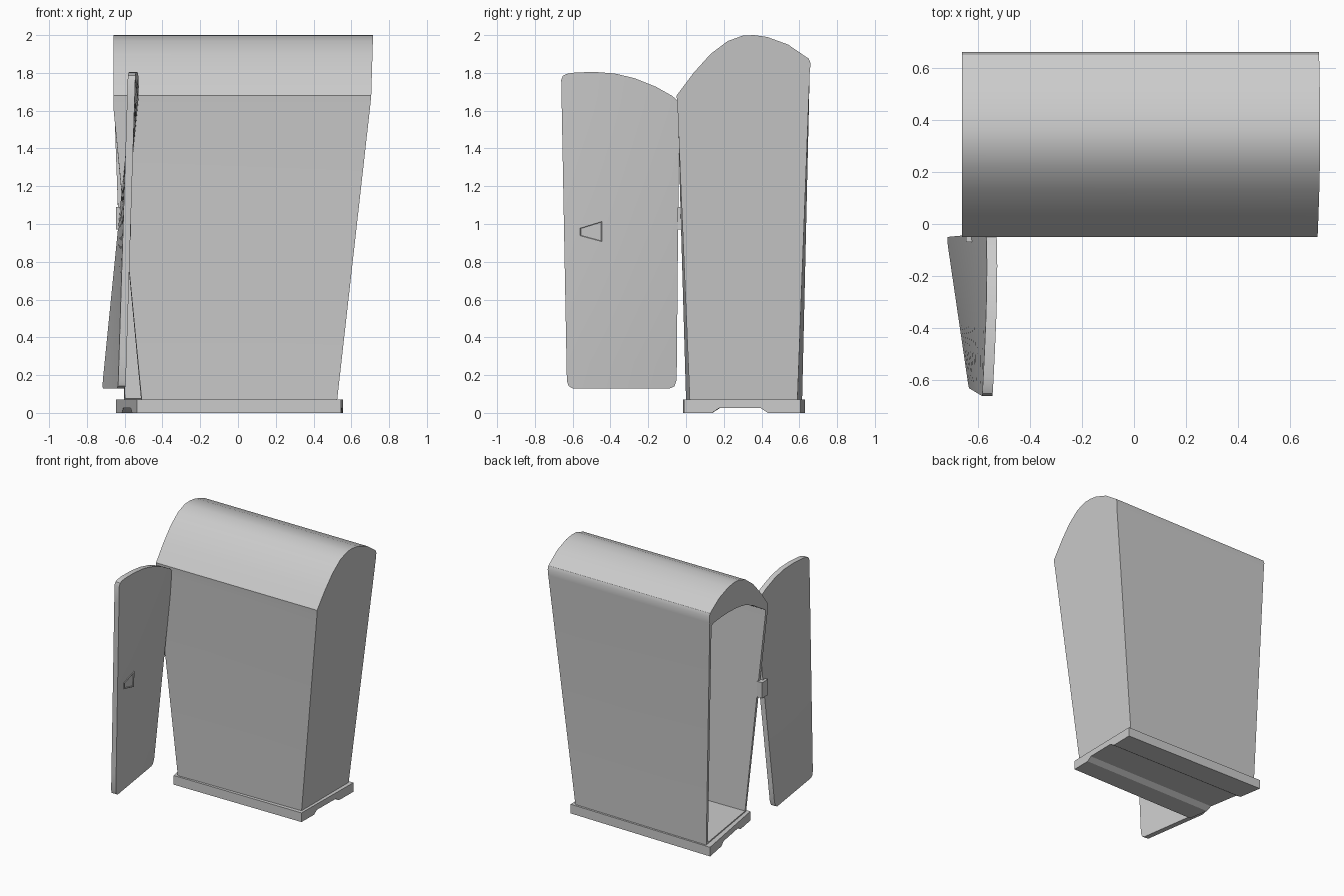
import bpy, bmesh, math

if "Cube" in bpy.data.objects:
    bpy.data.objects.remove(bpy.data.objects["Cube"])

grey = bpy.data.materials.new("light_grey")
grey.diffuse_color = (0.6, 0.6, 0.6, 1)
grey.use_nodes = True
grey.node_tree.nodes["Principled BSDF"].inputs["Base Color"].default_value = grey.diffuse_color


def lerp(a, b, t):
    return a + (b - a) * t


def finish(name, bm, angle=30):
    bmesh.ops.recalc_face_normals(bm, faces=bm.faces)
    me = bpy.data.meshes.new(name)
    bm.to_mesh(me)
    bm.free()
    me.materials.append(grey)
    ob = bpy.data.objects.new(name, me)
    bpy.context.collection.objects.link(ob)
    bpy.ops.object.select_all(action='DESELECT')
    ob.select_set(True)
    bpy.context.view_layer.objects.active = ob
    bpy.ops.object.shade_smooth_by_angle(angle=math.radians(angle))
    return ob


def loft(bm, rings, cap_start=True, cap_end=True):
    rows = [[bm.verts.new(p) for p in r] for r in rings]
    n = len(rows[0])
    for a, b in zip(rows, rows[1:]):
        for i in range(n):
            j = (i + 1) % n
            bm.faces.new((a[i], a[j], b[j], b[i]))
    if cap_start:
        bm.faces.new(rows[0])
    if cap_end:
        bm.faces.new(rows[-1])


# Hollow tapered body with curved roof, open at the left end
upper = [(-0.045, 1.62), (-0.05, 1.68), (0.04, 1.80), (0.13, 1.90), (0.22, 1.968),
         (0.30, 1.997), (0.36, 2.0), (0.43, 1.99), (0.54, 1.95), (0.65, 1.875),
         (0.66, 1.85), (0.655, 1.80)]
opening = [(0.02, 0.08), (-0.02, 1.60), (-0.02, 1.645), (0.04, 1.68), (0.13, 1.735),
           (0.22, 1.775), (0.30, 1.79), (0.36, 1.795), (0.43, 1.797), (0.54, 1.792),
           (0.61, 1.785), (0.635, 1.77), (0.635, 1.75), (0.59, 0.08)]


def left_x(y, z):
    return lerp(-0.51 - 0.15 * y, -0.66, min(1, (z - 0.07) / 1.55))


def right_x(z):
    return lerp(0.525, 0.705, (z - 0.07) / 1.6) if z < 1.67 else 0.705 + 0.03 * (z - 1.67)


outer_left = [(left_x(y, z), y, z) for y, z in [(0.0, 0.07)] + upper + [(0.615, 0.07)]]
outer_right = [(right_x(z), y, z) for y, z in [(0.02, 0.07)] + upper + [(0.59, 0.07)]]
inner_left = [(left_x(y, z), y, z) for y, z in opening]
inner_right = [(right_x(z) - 0.03, min(max(y, 0.035 - z * 0.03), 0.575 + z * 0.03), z)
               for y, z in opening]
bm = bmesh.new()
loft(bm, [outer_right, outer_left, inner_left, inner_right])
finish("body_shell", bm)

# Base slab with a channel running underneath
channel = [(0, 0), (0.24, 0), (0.30, 0.025), (0.66, 0.025), (0.72, 0), (1, 0), (1, 0.07), (0, 0.07)]


def base_ring(front, back):
    return [(lerp(front[0], back[0], t), lerp(front[1], back[1], t), z) for t, z in channel]


bm = bmesh.new()
loft(bm, [base_ring((-0.535, -0.015), (-0.645, 0.63)), base_ring((0.545, -0.01), (0.555, 0.605))])
finish("base", bm)


# Opened door, slightly twisted: s runs from hinge to free edge, t from bottom to top
def door_x(s, z):
    t = (z - 0.13) / 1.6
    return lerp(lerp(-0.68, -0.595, s), lerp(-0.52, -0.545, s), t)


def door_y(s, z):
    t = (z - 0.13) / 1.6
    return lerp(lerp(-0.05, -0.63, s), lerp(-0.035, -0.66, s), t)


# columns: position across, bottom height, top height
columns = [(0, 0.175, 1.645), (0.02, 0.14, 1.656), (0.06, 0.13, 1.678), (0.2, 0.13, 1.727),
           (0.38, 0.13, 1.772), (0.55, 0.13, 1.797), (0.72, 0.13, 1.805), (0.88, 0.13, 1.802),
           (0.95, 0.13, 1.795), (0.985, 0.142, 1.785), (1, 0.17, 1.762)]
ROWS, THICK = 12, 0.04
bm = bmesh.new()
rings = []
for s, z0, z1 in columns:
    zs = [lerp(z0, z1, k / ROWS) for k in range(ROWS + 1)]
    side = [(door_x(s, z), door_y(s, z), z) for z in zs]
    rings.append(side + [(x - THICK, y, z) for x, y, z in reversed(side)])
rows = [[bm.verts.new(p) for p in r] for r in rings]
n = len(rows[0])
for a, b in zip(rows, rows[1:]):
    for i in range(n):
        j = (i + 1) % n
        bm.faces.new((a[i], a[j], b[j], b[i]))
for r in (rows[0], rows[-1]):
    for k in range(ROWS):
        bm.faces.new((r[k], r[k + 1], r[n - 2 - k], r[n - 1 - k]))
finish("door", bm)

# Trapezoid pull plate on the door, with a sunken centre
bm = bmesh.new()
pull = [(-0.57, 0.935), (-0.57, 0.98), (-0.44, 1.02), (-0.44, 0.90)]


def pull_ring(lift, shrink):
    cy, cz = -0.49, 0.96
    pts = [(lerp(y, cy, shrink), lerp(z, cz, shrink)) for y, z in pull]
    return [(door_x((-y - 0.04) / 0.6, z) + lift, y, z) for y, z in pts]


loft(bm, [pull_ring(-0.01, 0), pull_ring(0.006, 0), pull_ring(0.006, 0.12), pull_ring(0.001, 0.18)])
finish("door_pull", bm)

# Hinge block joining the door to the body
bm = bmesh.new()
loft(bm, [[(x, y, z) for x, y in ((-0.645, -0.07), (-0.6, -0.07), (-0.6, 0.0), (-0.645, 0.0))]
          for z in (0.97, 1.09)])
finish("hinge", bm)
